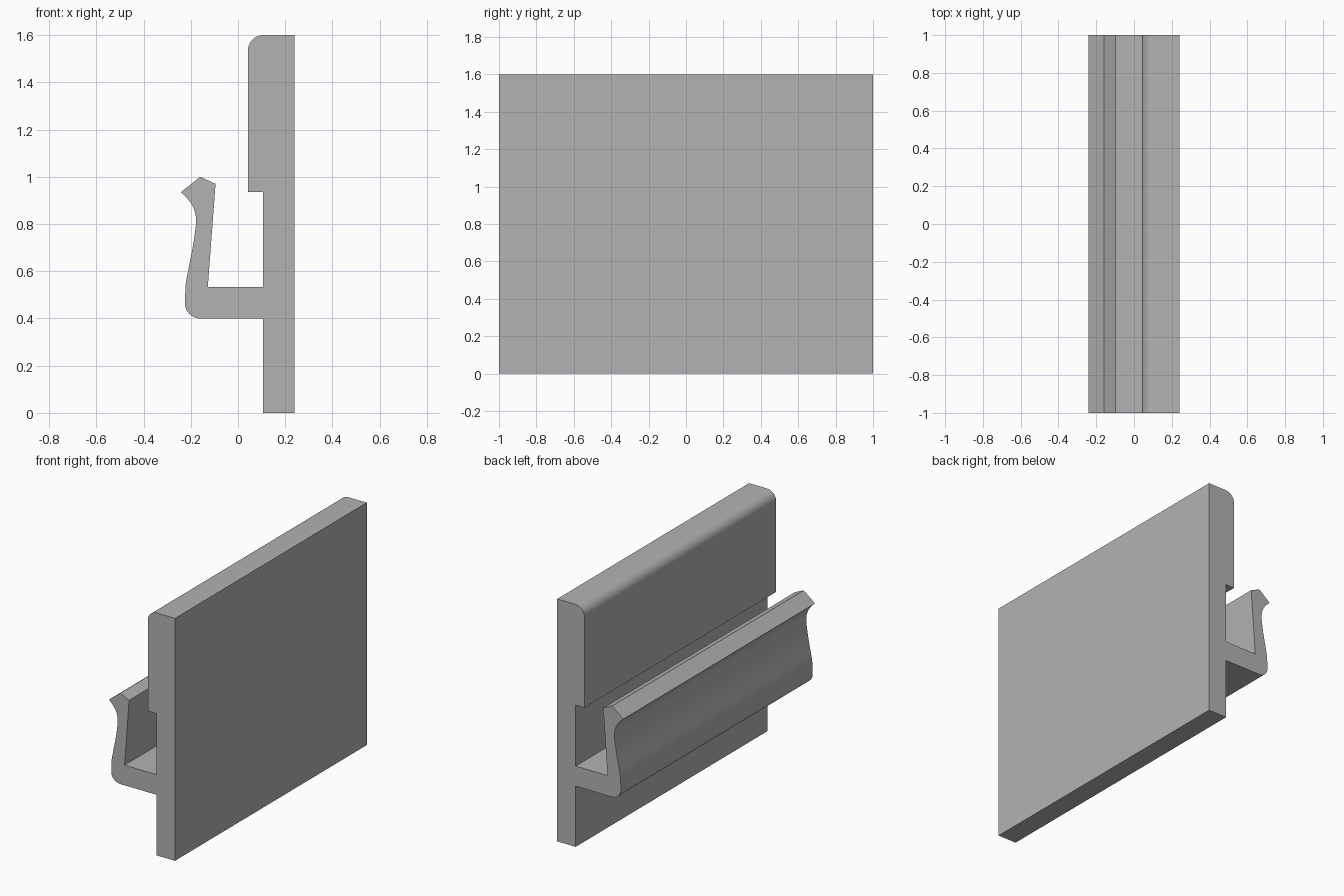
import bpy
import bmesh
import math
from mathutils import Vector
from mathutils.geometry import interpolate_bezier

cube = bpy.data.objects.get("Cube")
if cube:
    bpy.data.objects.remove(cube, do_unlink=True)

LENGTH = 2.0

grey = bpy.data.materials.new("plain_grey")
grey.use_nodes = True
colour = (0.45, 0.45, 0.45, 1)
grey.diffuse_color = colour
grey.node_tree.nodes["Principled BSDF"].inputs["Base Color"].default_value = colour


def arc(cx, cz, r, start, end, steps=10):
    """Points on a circular arc in the x-z plane, angles in degrees."""
    angles = [math.radians(start + (end - start) * i / steps) for i in range(steps + 1)]
    return [(cx + r * math.cos(a), cz + r * math.sin(a)) for a in angles]


def curve(a, b, c, d, steps=10):
    """Points on a cubic curve in the x-z plane."""
    pts = interpolate_bezier(*[Vector((x, z, 0)) for x, z in (a, b, c, d)], steps)
    return [(p.x, p.y) for p in pts]


# Back plate with a thick rounded upper lip
profile = [(0.24, 0), (0.24, 1.6)]
profile += arc(0.107, 1.535, 0.065, 90, 180)
profile += [(0.042, 0.935), (0.105, 0.935)]
# Inside of the channel and the flared tip of the springy hook
profile += [(0.105, 0.533), (-0.128, 0.533), (-0.095, 0.97), (-0.16, 1.0)]
# Outer face of the hook: concave flare, then a gentle bulge
profile += curve((-0.242, 0.935), (-0.195, 0.895), (-0.172, 0.855), (-0.179, 0.79))
profile += curve((-0.179, 0.79), (-0.19, 0.69), (-0.21, 0.62), (-0.222, 0.545), 8)[1:]
# Rounded lower corner and underside
profile += arc(-0.16, 0.465, 0.065, 180, 270)
profile += [(0.105, 0.4), (0.105, 0)]

# Extrude the section along its length
bm = bmesh.new()
section = bm.faces.new([bm.verts.new((x, -LENGTH / 2, z)) for x, z in profile])
result = bmesh.ops.extrude_face_region(bm, geom=[section], use_keep_orig=True)
new_verts = [v for v in result["geom"] if isinstance(v, bmesh.types.BMVert)]
bmesh.ops.translate(bm, verts=new_verts, vec=(0, LENGTH, 0))
bmesh.ops.recalc_face_normals(bm, faces=bm.faces)

mesh = bpy.data.meshes.new("clip_rail")
bm.to_mesh(mesh)
bm.free()
mesh.materials.append(grey)
rail = bpy.data.objects.new("clip_rail", mesh)
bpy.context.collection.objects.link(rail)

# Smooth the curves, keep the edges crisp
bpy.ops.object.select_all(action="DESELECT")
rail.select_set(True)
bpy.context.view_layer.objects.active = rail
bpy.ops.object.shade_smooth_by_angle(angle=math.radians(25))
